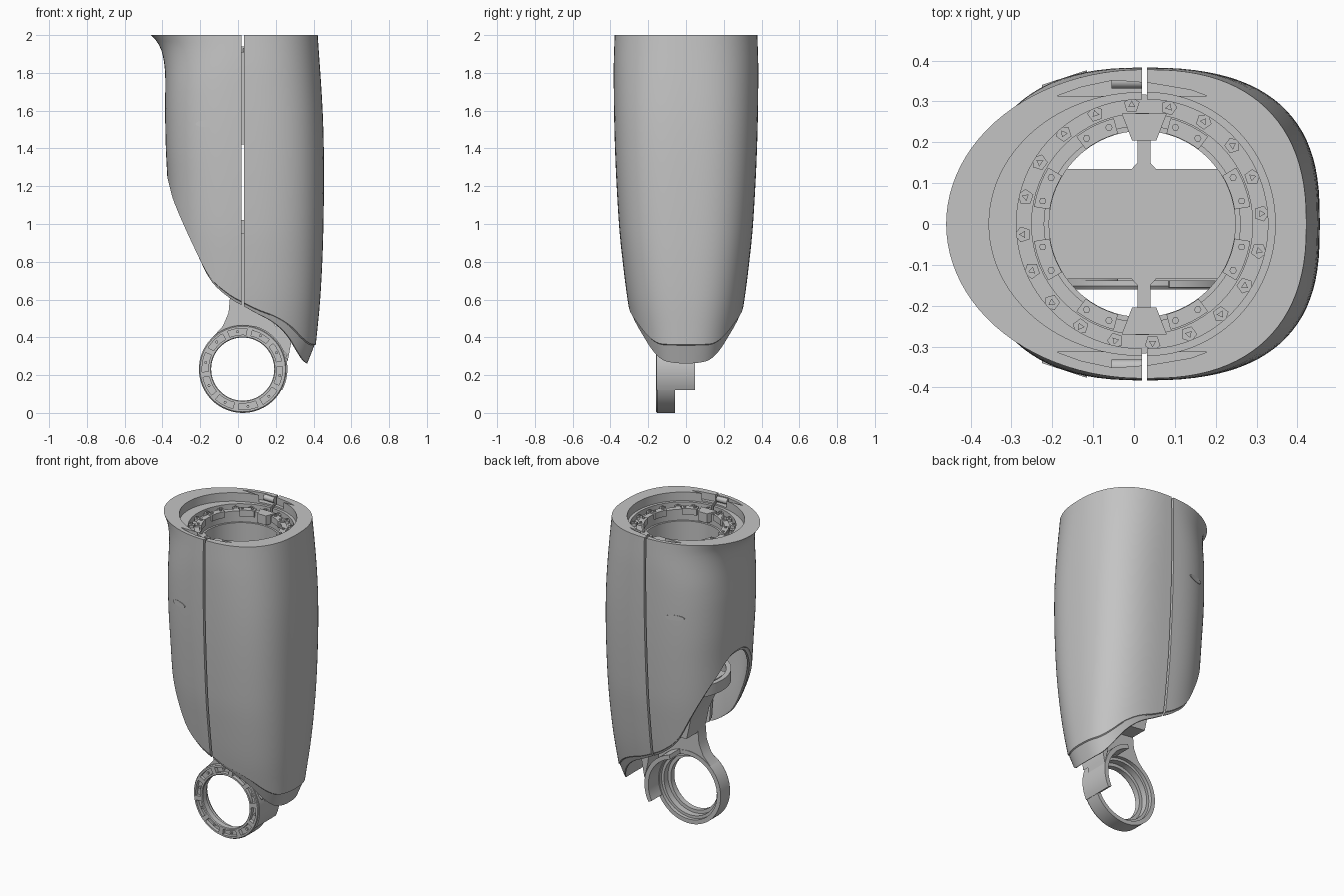
import bpy, bmesh, math
from math import sin, cos, pi, radians
from mathutils import Vector

cube = bpy.data.objects.get("Cube")
if cube:
    bpy.data.objects.remove(cube)

grey = bpy.data.materials.new("plain_grey")
grey.use_nodes = True
colour = (0.55, 0.55, 0.55, 1)
grey.diffuse_color = colour
grey.node_tree.nodes["Principled BSDF"].inputs["Base Color"].default_value = colour


def smooth(ob):
    bpy.ops.object.select_all(action='DESELECT')
    ob.select_set(True)
    bpy.context.view_layer.objects.active = ob
    bpy.ops.object.shade_smooth_by_angle(angle=radians(30))


def skin(name, loops, closed=False):
    """Skin closed loops of points, capping the ends or joining them."""
    bm = bmesh.new()
    rows = [[bm.verts.new(p) for p in loop] for loop in loops]
    n = len(rows[0])
    pairs = list(zip(rows, rows[1:])) + ([(rows[-1], rows[0])] if closed else [])
    for a, b in pairs:
        for i in range(n):
            bm.faces.new((a[i], a[(i + 1) % n], b[(i + 1) % n], b[i]))
    if not closed:
        bm.faces.new(rows[0])
        bm.faces.new(rows[-1])
    bmesh.ops.recalc_face_normals(bm, faces=bm.faces)
    mesh = bpy.data.meshes.new(name)
    bm.to_mesh(mesh)
    bm.free()
    mesh.materials.append(grey)
    ob = bpy.data.objects.new(name, mesh)
    bpy.context.collection.objects.link(ob)
    smooth(ob)
    return ob


def prism(name, outline, place, low, high):
    return skin(name, [[place(a, b, d) for a, b in outline] for d in (low, high)])


def lathe(name, profile, place, steps=64):
    return skin(name, [[place(r * cos(2 * pi * i / steps), r * sin(2 * pi * i / steps), h)
                        for r, h in profile] for i in range(steps)], True)


def flat(x, y, z):
    return (x, y, z)


def upright(x, z, y):
    return (x, y, z)


def arc(cx, cy, r, start, end, steps):
    return [(cx + r * cos(radians(start + (end - start) * i / steps)),
             cy + r * sin(radians(start + (end - start) * i / steps))) for i in range(steps + 1)]


def arc_pad(cx, cy, r0, r1, start, end, steps=6):
    return arc(cx, cy, r0, start, end, steps) + arc(cx, cy, r1, end, start, steps)


def curve(points, v):
    """Smooth interpolation through (position, value) points."""
    if v <= points[0][0]:
        return points[0][1]
    for i in range(len(points) - 1):
        (a, p), (b, q) = points[i], points[i + 1]
        if v <= b:
            def slope(k):
                lo, hi = points[max(k - 1, 0)], points[min(k + 1, len(points) - 1)]
                return (hi[1] - lo[1]) / (hi[0] - lo[0])
            h = b - a
            t = (v - a) / h
            return ((2*t**3 - 3*t*t + 1) * p + (t**3 - 2*t*t + t) * h * slope(i)
                    + (3*t*t - 2*t**3) * q + (t**3 - t*t) * h * slope(i + 1))
    return points[-1][1]


# Outline and roundness of the shell by height, and its lower edge by x
LEFT = [(0.4, -.345), (1.2, -.372), (1.4, -.382), (1.6, -.386), (1.8, -.386), (1.9, -.4), (1.96, -.425), (2, -.46)]
RIGHT = [(0.36, .412), (0.6, .435), (0.9, .45), (1.3, .455), (1.6, .448), (2, .422)]
DEPTH = [(0.36, .265), (0.57, .305), (0.8, .335), (1, .355), (1.4, .376), (1.8, .383), (2, .378)]
LEFT_ROUND = [(0.7, 2.3), (1.1, 2.5), (1.7, 2.5), (1.9, 2.2), (2, 2)]
RIGHT_ROUND = [(0.4, 2.5), (0.9, 2.7), (1.5, 2.7), (2, 2.4)]
EDGE = [(-.4, 1.36), (-.37, 1.23), (-.34, 1.12), (-.22, .85), (-.15, .72), (-.05, .63),
        (.02, .59), (.1, .55), (.2, .51), (.28, .46), (.34, .4), (.38, .368), (.41, .362)]


def shell_half(name, side):
    x0, reach, roundness = (.032, RIGHT, RIGHT_ROUND) if side > 0 else (.019, LEFT, LEFT_ROUND)

    def at(c, s, z, scale=1.0):
        power = 2 / curve(roundness, z)
        x = x0 + (curve(reach, z) - x0) * abs(c) ** power * scale
        y = curve(DEPTH, z) * math.copysign(abs(s) ** power, s) * scale
        return Vector((x, y, z))

    loops = []
    for i in range(49):
        a = -pi / 2 + pi * i / 48
        c, s = max(cos(a), 0), sin(a)
        if c < 1e-6:
            c = 0
        low, high = .3, 1.5
        for _ in range(30):
            mid = (low + high) / 2
            if mid < curve(EDGE, at(c, s, mid).x):
                low = mid
            else:
                high = mid
        zb = low
        lip = c ** 1.7 if side > 0 else 0
        drop = .02 + .08 * lip
        loop = [at(c, s, zb + (2 - zb) * k / 28) for k in range(29)]
        # Rim opening with a ledge that meets the housing
        for z, left, right, depth in ((2, .374, .314, .322), (1.945, .374, .314, .322),
                                      (1.945, .307, .296, .305), (1.9, .307, .296, .305)):
            loop.append(Vector((x0 + c * (right if side > 0 else -left), depth * s, z)))
        loop += [at(c, s, 1.88 + (zb - 1.88) * k / 8, .93) for k in range(8)]
        # Tapered lip under a small step
        for z, scale in ((zb, .93 - .06 * lip), (zb - drop, .93 - .06 * lip),
                         (zb - drop, .96 - .08 * lip), (zb - .004, .98)):
            p = at(c, s, zb, scale)
            p.z = z
            loop.append(p)
        loops.append(loop)
    return skin(name, loops)


shells = [shell_half("rear_shell", -1), shell_half("main_shell", 1)]


def cut(ob, cutter):
    cutter.hide_render = True
    mod = ob.modifiers.new("cut", 'BOOLEAN')
    mod.object = cutter
    mod.solver = 'EXACT'
    bpy.context.view_layer.objects.active = ob
    bpy.ops.object.modifier_apply(modifier=mod.name)
    bpy.data.objects.remove(cutter)
    smooth(ob)


for s in (-1, 1):
    # Clasp pocket in the rim
    pocket = [(-.19, s * .313), (.18, s * .313), (.14, s * .328), (.04, s * .345), (-.05, s * .352), (-.13, s * .335)]
    for ob in shells:
        cut(ob, prism("pocket_cutter", pocket, flat, 1.955, 2.1))
    clasp = arc(s * .35, 1.977, .018, 0, 345, 23)
    prism("clasp_pin", clasp, lambda y, z, x: (x, y, z), -.055, .019)
    # Oval marker lying on the curved side
    oval = [(x * .055, z * .017) for x, z in arc(0, 0, 1, 0, 345, 23)]
    prism("oval_marker", oval, lambda x, z, d: (x - .17, s * (.3557 + .327 * x + d), z + 1.53), -.006, .003)

# Round housing inside the top
CX = .02
lathe("housing", [(.228, 1.42), (.228, 1.86), (.24, 1.86), (.24, 1.93), (.272, 1.93),
                  (.272, 1.91), (.317, 1.91), (.317, 1.42)], lambda x, y, z: (CX + x, y, z))
floor_edge = arc(CX, 0, .24, -34, 34, 16) + arc(CX, 0, .24, 146, 214, 16)
prism("housing_floor", floor_edge, flat, 1.42, 1.46)
for s in (-1, 1):
    web = [(-.01, s * .13), (.008, s * .15), (.008, s * .24), (.04, s * .24), (.04, s * .15), (.058, s * .13)]
    prism("floor_web", web, flat, 1.42, 1.46)
    block = [(-.03, s * .27), (-.005, s * .205), (.055, s * .205), (.08, s * .27)]
    prism("housing_block", block, flat, 1.88, 1.94)
    for angle in (20, 64, 116, 160):
        a = s * angle
        prism("inner_pad", arc_pad(CX, 0, .229, .268, a - 11, a + 11), flat, 1.9, 1.94)
        for k in (-7, 7):
            x, y = arc(CX, 0, .25, a + k, a + k, 1)[0]
            prism("pad_bolt", arc(x, y, .009, 0, 300, 5), flat, 1.93, 1.947)
for i in range(20):
    x, y = arc(CX, 0, .293, i * 18 + 5, 0, 1)[0]
    prism("rim_lug", arc(x, y, .02, i * 18, i * 18 + 288, 4), flat, 1.9, 1.928)
    prism("lug_bolt", arc(x, y, .01, i * 18, i * 18 + 240, 2), flat, 1.92, 1.936)

# Joint ring below, with a stepped bore and a row of slots in front
JX, JZ = .025, .232
lathe("joint_ring", [(.167, -.155), (.171, -.16), (.182, -.16), (.182, -.138), (.215, -.138), (.215, -.16),
                     (.226, -.16), (.232, -.152), (.232, -.057), (.205, -.057), (.205, -.08),
                     (.188, -.08), (.188, -.12), (.167, -.12)],
      lambda x, z, y: (JX + x, y, JZ + z))
for i in range(10):
    a = i * 36 + 8
    prism("slot_bar", arc_pad(JX, JZ, .18, .217, a - 4, a + 4), upright, -.16, -.135)
    x, z = arc(JX, JZ, .199, a + 18, 0, 1)[0]
    prism("ring_bolt", arc(x, z, .008, 0, 300, 5), upright, -.148, -.135)

# Guard wall around the side of the ring
prism("ring_guard", arc_pad(JX, JZ, .21, .237, -28, 75, 20), upright, -.155, .048)
prism("guard_corner", [(.262, .27), (.268, .3), (.283, .38), (.262, .46), (.235, .5), (.225, .46), (.24, .36)],
      upright, -.1, .048)

# Neck rising into the shell: a thin web below, a deep block above
neck_web = [(-.13, .405), (-.08, .46), (-.05, .53), (-.04, .64), (.23, .64), (.2, .53), (.17, .5), (.2, .46),
            (.235, .49), (.262, .46), (.283, .38), (.268, .3), (.225, .34), (.18, .39),
            (.1, .43), (.025, .445), (-.05, .44)]
prism("neck_web", neck_web, upright, -.14, -.06)
neck_block = [(-.04, .6), (-.07, .74), (-.13, .87), (-.2, 1), (.27, 1), (.28, .7), (.23, .57)]
prism("neck_block", neck_block, upright, -.135, .05)
lathe("neck_collar", [(.25, .95), (.28, .95), (.28, 1.02), (.25, 1.02)],
      lambda x, y, z: (CX + x, y, z))
